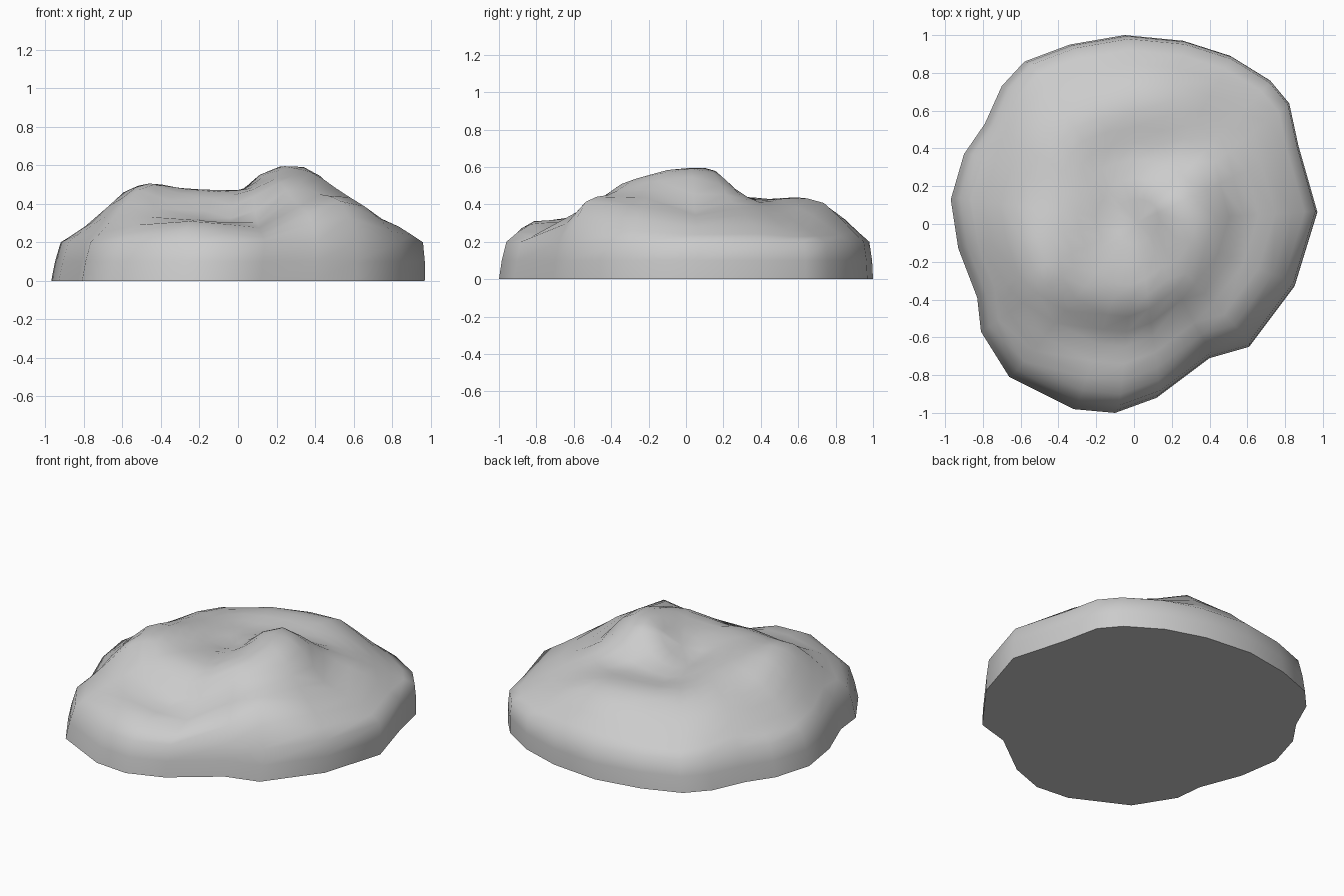
import bpy
import bmesh
import math

cube = bpy.data.objects.get("Cube")
if cube:
    bpy.data.objects.remove(cube, do_unlink=True)

# Ground outline of the boulder, counter-clockwise
OUTLINE = [
    (.97, .06), (.87, .41), (.82, .64), (.72, .76), (.51, .89), (.26, .97),
    (-.05, 1), (-.34, .95), (-.58, .86), (-.7, .73), (-.79, .53), (-.9, .37),
    (-.97, .13), (-.93, -.13), (-.83, -.39), (-.81, -.57), (-.66, -.81),
    (-.32, -.98), (-.1, -1), (.12, -.92), (.4, -.71), (.61, -.65), (.85, -.33),
]
RIM_HEIGHT = .2
RIM_SCALE = .97
LEAN = (.02, .01)

# Spot heights (x, y, z) that shape each part of the upper surface
FEATURES = {
    "front_ledge": [(-.58, -.7, .26), (-.3, -.87, .28), (-.1, -.84, .3),
                    (-.3, -.58, .31), (.03, -.58, .3), (.22, -.72, .24)],
    "ledge_step": [(-.64, -.4, .36), (-.46, -.46, .43), (-.17, -.45, .45), (.1, -.45, .44)],
    "side_shoulder": [(.35, -.46, .42), (.42, -.65, .29), (.57, -.58, .34), (.58, -.42, .4),
                      (.8, -.15, .35), (.57, 0, .38), (.74, .29, .32)],
    "peak": [(.36, 0, .59), (.2, -.32, .52), (.36, -.2, .55), (.13, .13, .56),
             (.24, .19, .56), (.46, -.02, .53), (.43, .23, .46)],
    "hollow": [(-.03, .04, .43), (.06, -.25, .48), (-.1, .35, .41)],
    "crest": [(-.56, -.12, .49), (-.5, -.36, .48), (-.3, -.22, .48), (-.27, .1, .46),
              (-.72, -.1, .34)],
    "back_ridge": [(-.4, .4, .43), (-.15, .63, .43), (.2, .74, .41), (.25, .52, .42),
                   (.21, .3, .44), (.45, .5, .37), (0, .83, .34), (-.62, .52, .33)],
}
SPOTS = [spot for group in FEATURES.values() for spot in group]
SPOTS += [(x * RIM_SCALE + LEAN[0], y * RIM_SCALE + LEAN[1], RIM_HEIGHT) for x, y in OUTLINE]


def kernel(x, y, spot):
    return math.sqrt((x - spot[0]) ** 2 + (y - spot[1]) ** 2 + .003)


def solve(rows):
    """Gauss-Jordan elimination of an augmented matrix."""
    n = len(rows)
    for c in range(n):
        pivot = max(range(c, n), key=lambda r: abs(rows[r][c]))
        rows[c], rows[pivot] = rows[pivot], rows[c]
        lead = rows[c][c]
        rows[c] = [value / lead for value in rows[c]]
        for r in range(n):
            if r != c:
                factor = rows[r][c]
                rows[r] = [a - factor * b for a, b in zip(rows[r], rows[c])]
    return [row[n] for row in rows]


# Smooth surface through every spot height
WEIGHTS = solve([[kernel(s[0], s[1], t) for t in SPOTS] + [s[2] - RIM_HEIGHT] for s in SPOTS])


def surface_height(x, y):
    return RIM_HEIGHT + sum(w * kernel(x, y, s) for w, s in zip(WEIGHTS, SPOTS))


def add_ring(bm, scale, lean, height=None):
    """Add a scaled copy of the outline, draped on the surface by default."""
    ring = []
    for x, y in OUTLINE:
        px = x * scale + LEAN[0] * lean
        py = y * scale + LEAN[1] * lean
        z = surface_height(px, py) if height is None else height
        ring.append(bm.verts.new((px, py, z)))
    return ring


def bridge(bm, lower, upper):
    for i in range(len(lower)):
        j = (i + 1) % len(lower)
        bm.faces.new((lower[i], lower[j], upper[j], upper[i]))


# Steep side wall, then rings that climb over the top
bm = bmesh.new()
rings = [add_ring(bm, 1, 0, 0), add_ring(bm, .99, .5, RIM_HEIGHT / 2),
         add_ring(bm, RIM_SCALE, 1, RIM_HEIGHT)]
for scale in (.91, .84, .75, .66, .58, .5, .42, .33, .23, .12):
    rings.append(add_ring(bm, scale, 1))
for lower, upper in zip(rings, rings[1:]):
    bridge(bm, lower, upper)

# Closing fan at the middle and flat underside
middle = bm.verts.new((*LEAN, surface_height(*LEAN)))
inner = rings[-1]
for i in range(len(inner)):
    bm.faces.new((inner[i], inner[(i + 1) % len(inner)], middle))
bm.faces.new(list(reversed(rings[0])))
bmesh.ops.recalc_face_normals(bm, faces=bm.faces)

mesh = bpy.data.meshes.new("boulder")
bm.to_mesh(mesh)
bm.free()
boulder = bpy.data.objects.new("boulder", mesh)
bpy.context.collection.objects.link(boulder)

# Stone colour
stone = bpy.data.materials.new("stone_grey")
stone.use_nodes = True
colour = (.6, .6, .6, 1)
stone.diffuse_color = colour
for node in stone.node_tree.nodes:
    if node.type == "BSDF_PRINCIPLED":
        node.inputs["Base Color"].default_value = colour
mesh.materials.append(stone)

# Smooth top with a sharp ground edge
bpy.ops.object.select_all(action="DESELECT")
boulder.select_set(True)
bpy.context.view_layer.objects.active = boulder
bpy.ops.object.shade_smooth_by_angle(angle=math.radians(65))
